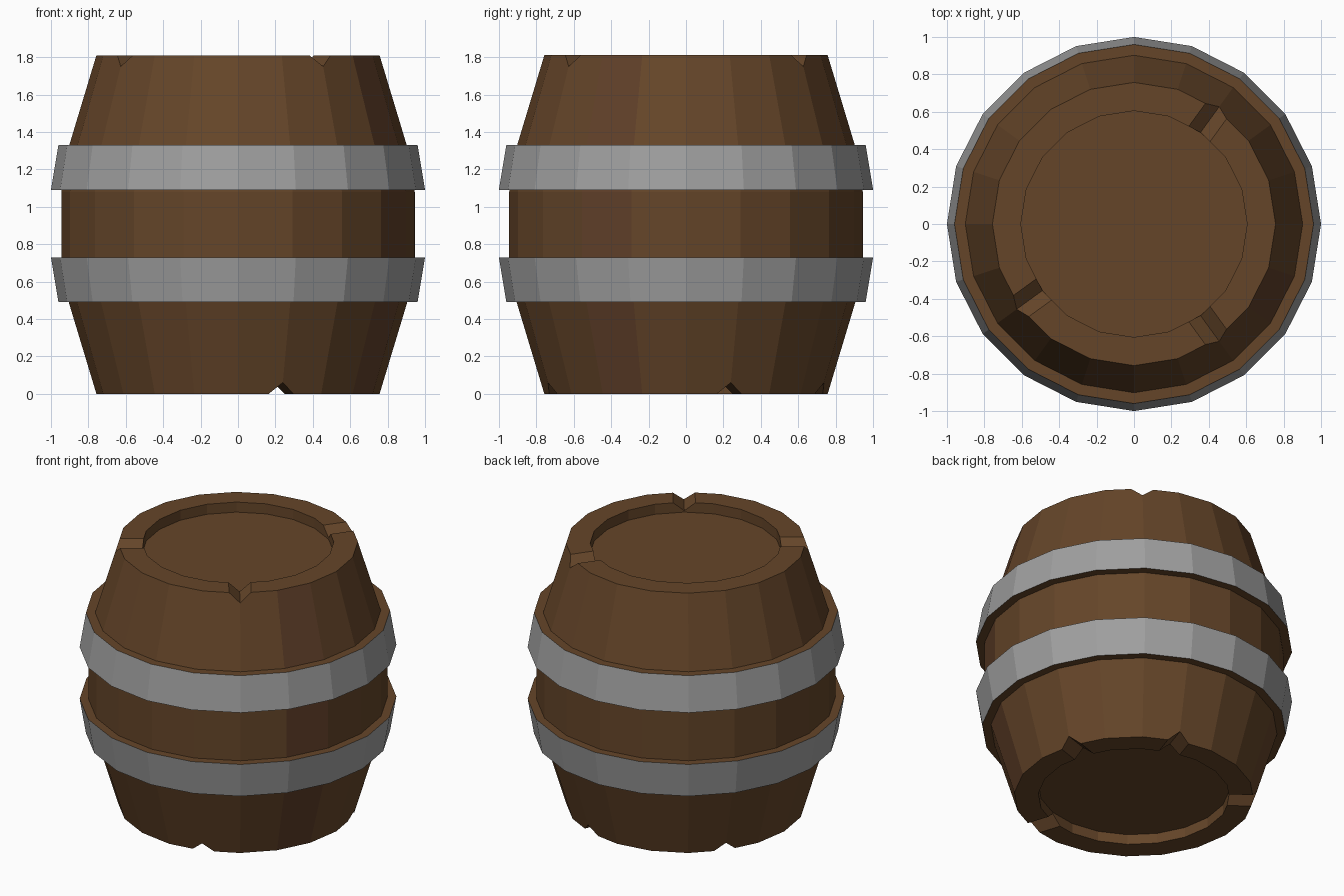
import bpy, bmesh
from math import cos, sin, pi, radians, atan2, degrees

default = bpy.data.objects.get("Cube")
if default:
    bpy.data.objects.remove(default, do_unlink=True)

SIDES = 20
HEIGHT = 1.81


def material(name, rgb):
    mat = bpy.data.materials.new(name)
    mat.use_nodes = True
    colour = (*rgb, 1.0)
    mat.diffuse_color = colour
    mat.node_tree.nodes["Principled BSDF"].inputs["Base Color"].default_value = colour
    return mat


wood = material("brown wood", (0.130, 0.060, 0.022))
red_wood = material("reddish wood", (0.118, 0.050, 0.022))
iron = material("grey iron", (0.35, 0.35, 0.35))


def finish(name, bm, mats):
    bmesh.ops.recalc_face_normals(bm, faces=bm.faces[:])
    mesh = bpy.data.meshes.new(name)
    bm.to_mesh(mesh)
    bm.free()
    for mat in mats:
        mesh.materials.append(mat)
    obj = bpy.data.objects.new(name, mesh)
    bpy.context.collection.objects.link(obj)
    return obj


def lathe(profile, closed):
    """Spin (radius, height) points; cap both ends, or close into a ring."""
    bm = bmesh.new()
    rings = [[bm.verts.new((r * cos(2 * pi * i / SIDES), r * sin(2 * pi * i / SIDES), z))
              for i in range(SIDES)] for r, z in profile]
    pairs = list(zip(rings, rings[1:]))
    if closed:
        pairs.append((rings[-1], rings[0]))
    else:
        bm.faces.new(rings[0])
        bm.faces.new(rings[-1])
    for low, high in pairs:
        for i in range(SIDES):
            j = (i + 1) % SIDES
            bm.faces.new((low[i], low[j], high[j], high[i]))
    return bm


# Barrel body with a recessed lid at each end
lower = [(0.605, 0.07), (0.605, 0), (0.757, 0), (0.905, 0.49), (0.945, 0.73)]
upper = [(r, HEIGHT - z) for r, z in reversed(lower)]
bm = lathe(lower + upper, closed=False)
bm.normal_update()
for f in bm.faces:
    c = f.calc_center_median()
    # one stave is slightly redder than the rest
    if abs(degrees(atan2(c.y, c.x)) + 27) < 1 and c.xy.length > 0.72:
        f.material_index = 1
body = finish("barrel_body", bm, [wood, red_wood])

# V-shaped chips cut across the rims
bm = bmesh.new()


def add_chip(angle, rim_z, direction):
    a = radians(angle)
    ends = []
    for r in (0.5, 0.95):
        ends.append([bm.verts.new((r * cos(a) - t * sin(a), r * sin(a) + t * cos(a),
                                   rim_z + direction * h))
                     for t, h in ((0, -0.06), (0.14, 0.06), (-0.14, 0.06))])
    inner, outer = ends
    bm.faces.new(inner)
    bm.faces.new(outer)
    for i in range(3):
        j = (i + 1) % 3
        bm.faces.new((inner[i], inner[j], outer[j], outer[i]))


for angle in (54, 216, 306):
    add_chip(angle, HEIGHT, 1)
for angle in (18, 72, 144, 288):
    add_chip(angle, 0, -1)
cutter = finish("rim_chip_cutter", bm, [wood])
cutter.hide_render = True

cut = body.modifiers.new("rim chips", 'BOOLEAN')
cut.operation = 'DIFFERENCE'
cut.solver = 'EXACT'
cut.object = cutter
bpy.context.view_layer.objects.active = body
bpy.ops.object.modifier_apply(modifier=cut.name)
bpy.data.objects.remove(cutter, do_unlink=True)

# Two flared hoops, iron outside with wooden edges
for name, z0, z1, r0, r1 in (("lower_hoop", 0.49, 0.73, 0.96, 1.0),
                             ("upper_hoop", 1.09, 1.33, 1.0, 0.96)):
    bm = lathe([(r0, z0), (r1, z1), (0.88, z1), (0.88, z0)], closed=True)
    bm.normal_update()
    for f in bm.faces:
        outside = f.calc_center_median().xy.length > 0.95 and abs(f.normal.z) < 0.5
        f.material_index = 1 if outside else 0
    finish(name, bm, [wood, iron])
